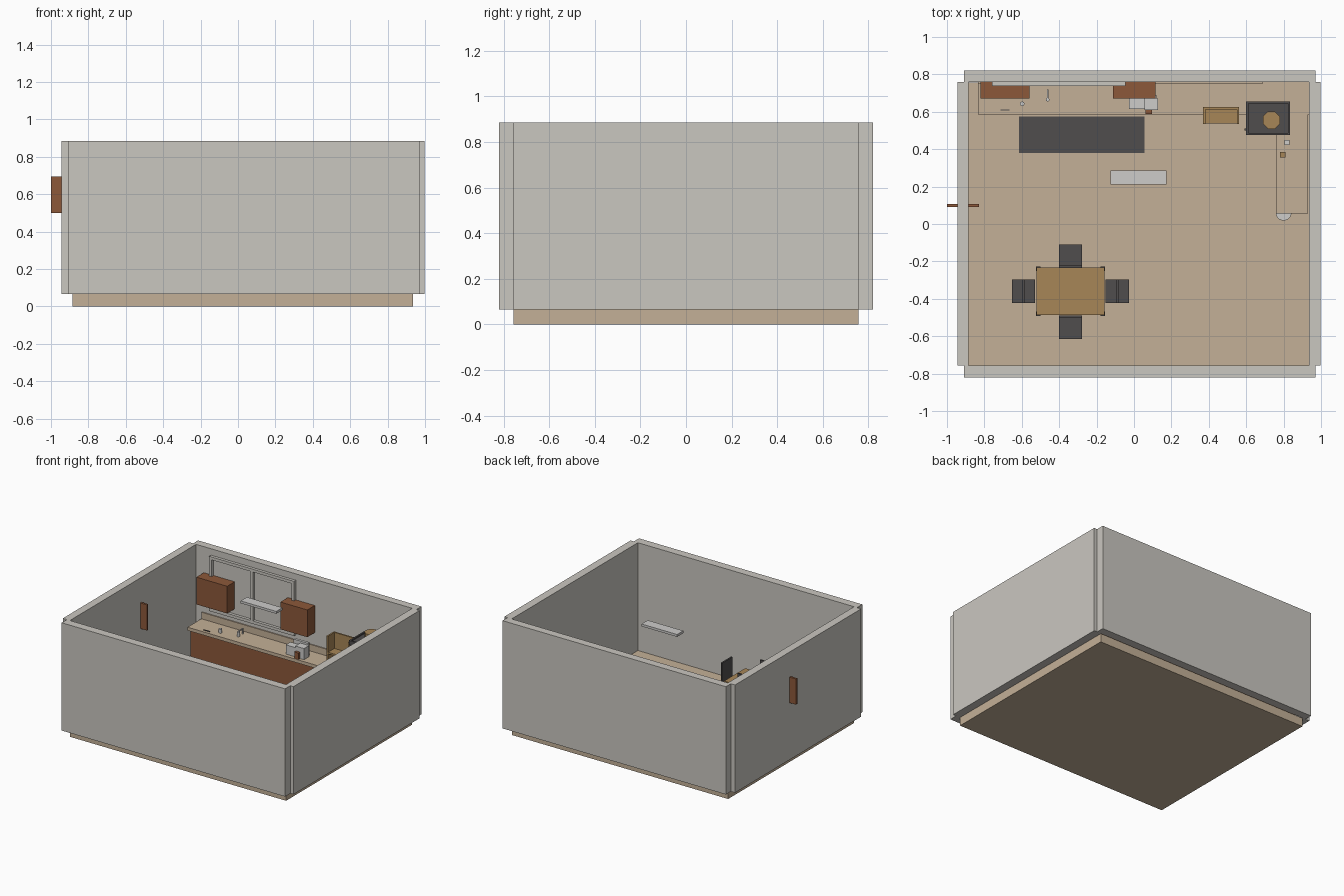
import bpy, bmesh, math
from mathutils import Matrix

cube = bpy.data.objects.get("Cube")
if cube:
    bpy.data.objects.remove(cube, do_unlink=True)


def material(name, rgb):
    lin = [((c / 255 + 0.055) / 1.055) ** 2.4 for c in rgb] + [1]
    m = bpy.data.materials.new(name)
    m.use_nodes = True
    m.diffuse_color = lin
    m.node_tree.nodes["Principled BSDF"].inputs["Base Color"].default_value = lin
    return m


WALL = material("warm_white", (202, 199, 192))
TAN = material("tan_floor", (196, 176, 151))
BROWN = material("red_brown", (140, 88, 58))
DARK = material("charcoal", (80, 77, 77))
WOOD = material("golden_wood", (167, 134, 87))
PALE = material("pale_grey", (205, 204, 202))


def add_box(bm, x, y, z):
    """Box from three (low, high) ranges."""
    size = [b - a for a, b in (x, y, z)]
    mid = [(a + b) / 2 for a, b in (x, y, z)]
    bmesh.ops.create_cube(bm, size=1, matrix=Matrix.Translation(mid) @ Matrix.Diagonal((*size, 1)))


def finish(name, bm, mat):
    me = bpy.data.meshes.new(name)
    bm.to_mesh(me)
    bm.free()
    me.materials.append(mat)
    ob = bpy.data.objects.new(name, me)
    bpy.context.collection.objects.link(ob)
    return ob


def boxes(name, mat, *parts):
    bm = bmesh.new()
    for p in parts:
        add_box(bm, *p)
    return finish(name, bm, mat)


def cylinder(name, mat, centre, r, z, sides):
    bm = bmesh.new()
    turn = Matrix.Rotation(math.pi / sides, 4, 'Z')
    bmesh.ops.create_cone(bm, cap_ends=True, segments=sides, radius1=r, radius2=r, depth=z[1] - z[0],
                          matrix=Matrix.Translation((*centre, sum(z) / 2)) @ turn)
    return finish(name, bm, mat)


# Room shell
FLOOR, TOP = 0.065, 0.885
H = (FLOOR, TOP)
boxes("floor", TAN, ((-0.885, 0.935), (-0.757, 0.757), (0, FLOOR)))
boxes("front_wall", WALL, ((-0.91, 0.97), (-0.82, -0.757), H))
boxes("back_wall", WALL, ((-0.91, 0.97), (0.76, 0.82), H))
boxes("right_wall", WALL, ((-0.945, -0.885), (-0.757, 0.76), H))
boxes("left_wall", WALL, ((0.935, 0.997), (-0.757, 0.76), H))
boxes("wall_plaque", BROWN, ((-1, -0.83), (0.09, 0.106), (0.5, 0.695)))
boxes("ceiling_lamp", PALE, ((-0.125, 0.175), (0.21, 0.285), (0.85, 0.868)))

# Counters, cupboards and backsplash
C = 0.335
boxes("counter_base", BROWN, ((-0.82, 0.935), (0.6, 0.76), (FLOOR, 0.31)),
      ((0.775, 0.925), (0.07, 0.6), (FLOOR, 0.31)))
boxes("counter_top", TAN, ((-0.835, 0.935), (0.585, 0.76), (0.31, C)),
      ((0.76, 0.93), (0.055, 0.585), (0.31, C)))
boxes("backsplash", TAN, ((-0.835, 0.69), (0.752, 0.76), (C, 0.385)))
for name, x in (("right_cupboard", (-0.82, -0.56)), ("left_cupboard", (-0.112, 0.114))):
    boxes(name, BROWN, (x, (0.67, 0.76), (0.48, 0.687)))

# Window frame on the back wall
x0, x1, z0, z1, t = -0.76, -0.045, 0.42, 0.836, 0.022
xm, wy = (x0 + x1) / 2, (0.738, 0.76)
boxes("window_frame", WALL,
      ((x0, x1), wy, (z1 - t, z1)), ((x0, x1), wy, (z0, z0 + t)),
      *[((x - t / 2, x + t / 2), wy, (z0 + t, z1 - t)) for x in (x0 + t / 2, xm, x1 - t / 2)])

# Tall appliance with a rim, handle and round pot
boxes("appliance", DARK, ((0.605, 0.83), (0.48, 0.65), (FLOOR, 0.65)),
      ((0.6, 0.612), (0.475, 0.655), (0.63, 0.66)), ((0.823, 0.835), (0.475, 0.655), (0.63, 0.66)),
      ((0.612, 0.823), (0.475, 0.487), (0.63, 0.66)), ((0.612, 0.823), (0.643, 0.655), (0.63, 0.66)),
      ((0.592, 0.605), (0.5, 0.51), (0.4, 0.58)))
cylinder("pot", WOOD, (0.735, 0.555), 0.05, (0.65, 0.73), 8)

# Open wooden rack
boxes("rack", WOOD, ((0.37, 0.382), (0.535, 0.625), (C, 0.61)), ((0.55, 0.562), (0.535, 0.625), (C, 0.61)),
      ((0.382, 0.55), (0.613, 0.625), (C, 0.61)), ((0.382, 0.55), (0.537, 0.613), (C, 0.35)),
      ((0.382, 0.55), (0.537, 0.613), (0.475, 0.488)))

# Things on the counters
boxes("coffee_machine", PALE, ((-0.028, 0.055), (0.615, 0.67), (C, 0.405)),
      ((0.055, 0.128), (0.61, 0.67), (C, 0.42)), ((0.0, 0.12), (0.67, 0.69), (C, 0.435)))
boxes("coffee_tin", BROWN, ((0.062, 0.096), (0.588, 0.61), (C, 0.385)))
boxes("tap", PALE, ((-0.465, -0.458), (0.665, 0.72), (0.37, 0.377)), ((-0.465, -0.458), (0.713, 0.72), (C, 0.37)))
cylinder("tap_head", PALE, (-0.462, 0.665), 0.01, (C, 0.37), 12)
cylinder("small_cup", PALE, (-0.598, 0.643), 0.012, (C, 0.365), 12)
boxes("knife", DARK, ((-0.715, -0.665), (0.607, 0.613), (C, 0.34)))
boxes("white_jar", PALE, ((0.805, 0.832), (0.422, 0.448), (C, 0.37)))
boxes("wooden_jar", WOOD, ((0.78, 0.811), (0.355, 0.385), (C, 0.37)))
cylinder("round_basin", PALE, (0.8, 0.06), 0.042, (0.28, 0.32), 16)
boxes("rug", DARK, ((-0.615, 0.055), (0.38, 0.575), (FLOOR, 0.072)))

# Dining table
tx, ty = (-0.52, -0.157), (-0.487, -0.233)
boxes("table_top", WOOD, (tx, ty, (0.3, 0.325)))
boxes("table_legs", DARK, *[((x - 0.012, x + 0.012), (y - 0.012, y + 0.012), (FLOOR, 0.3))
                            for x in (tx[0] + 0.009, tx[1] - 0.009) for y in (ty[0] + 0.006, ty[1] - 0.006)])


# Chairs: seat, four legs and an upright back at a given offset
def chair(name, cx, cy, angle, back):
    h = 0.062
    legs = [((x - 0.008, x + 0.008), (y - 0.008, y + 0.008), (0, 0.15)) for x in (-0.05, 0.05) for y in (-0.05, 0.05)]
    ob = boxes(name, DARK, ((-h, h), (-h, h), (0.15, 0.17)),
               ((-h, h), (back - 0.006, back + 0.006), (0.17, 0.355)), *legs)
    ob.location = (cx, cy, FLOOR)
    ob.rotation_euler.z = math.radians(angle)


chair("back_chair", -0.34, -0.172, 0, -0.056)
chair("front_chair", -0.34, -0.552, 180, -0.056)
chair("left_chair", -0.09, -0.36, 90, 0)
chair("right_chair", -0.59, -0.36, 90, 0)
